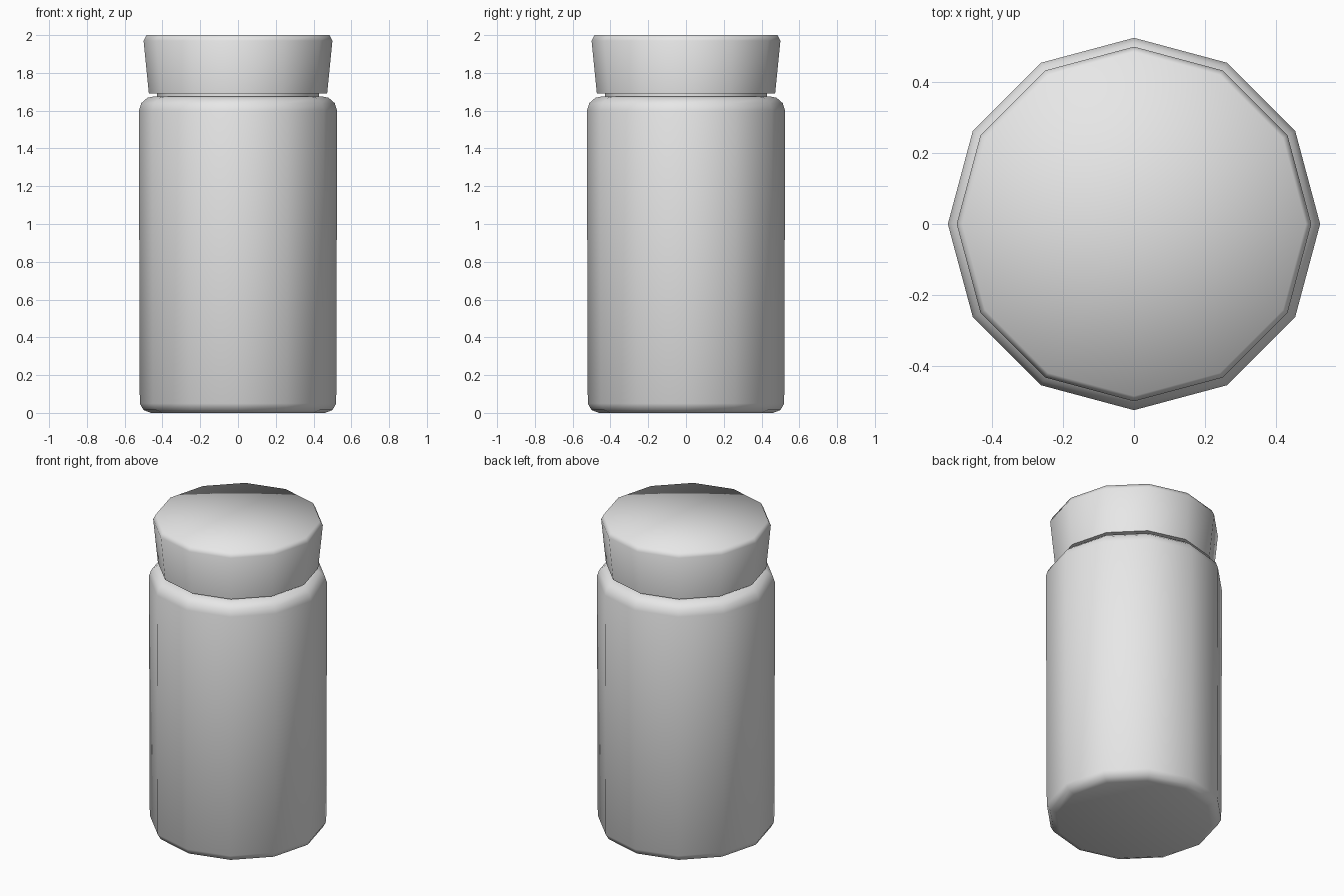
import bpy
import bmesh
import math

if "Cube" in bpy.data.objects:
    bpy.data.objects.remove(bpy.data.objects["Cube"], do_unlink=True)

SIDES = 12

# Single plain material
grey = bpy.data.materials.new("light_grey")
grey.use_nodes = True
colour = (0.8, 0.8, 0.8, 1)
grey.diffuse_color = colour
grey.node_tree.nodes["Principled BSDF"].inputs["Base Color"].default_value = colour


def lathe(name, profile):
    """Spin a (radius, height) profile around z into a closed, smooth part."""
    bm = bmesh.new()
    points = [bm.verts.new((r, 0, z)) for r, z in profile]
    edges = [bm.edges.new(pair) for pair in zip(points, points[1:])]
    bmesh.ops.spin(bm, geom=points + edges, cent=(0, 0, 0), axis=(0, 0, 1),
                   angle=math.tau, steps=SIDES)
    bmesh.ops.remove_doubles(bm, verts=bm.verts, dist=0.0005)
    bmesh.ops.recalc_face_normals(bm, faces=bm.faces)
    mesh = bpy.data.meshes.new(name)
    bm.to_mesh(mesh)
    bm.free()
    mesh.materials.append(grey)
    part = bpy.data.objects.new(name, mesh)
    bpy.context.collection.objects.link(part)
    bpy.ops.object.select_all(action="DESELECT")
    part.select_set(True)
    bpy.context.view_layer.objects.active = part
    bpy.ops.object.shade_smooth_by_angle(angle=math.radians(80))
    return part


# Jar body with rounded base, rounded shoulder and short neck
lathe("jar_body", [
    (0, 0), (0.46, 0), (0.50, 0.015), (0.52, 0.05),
    (0.525, 1.60), (0.512, 1.64), (0.48, 1.668), (0.44, 1.676),
    (0.43, 1.676), (0.43, 1.70), (0, 1.70),
])

# Flared lid with a small chamfer on its top edge
lathe("lid", [
    (0, 1.69), (0.472, 1.69), (0.50, 1.97), (0.485, 2.0), (0, 2.0),
])
